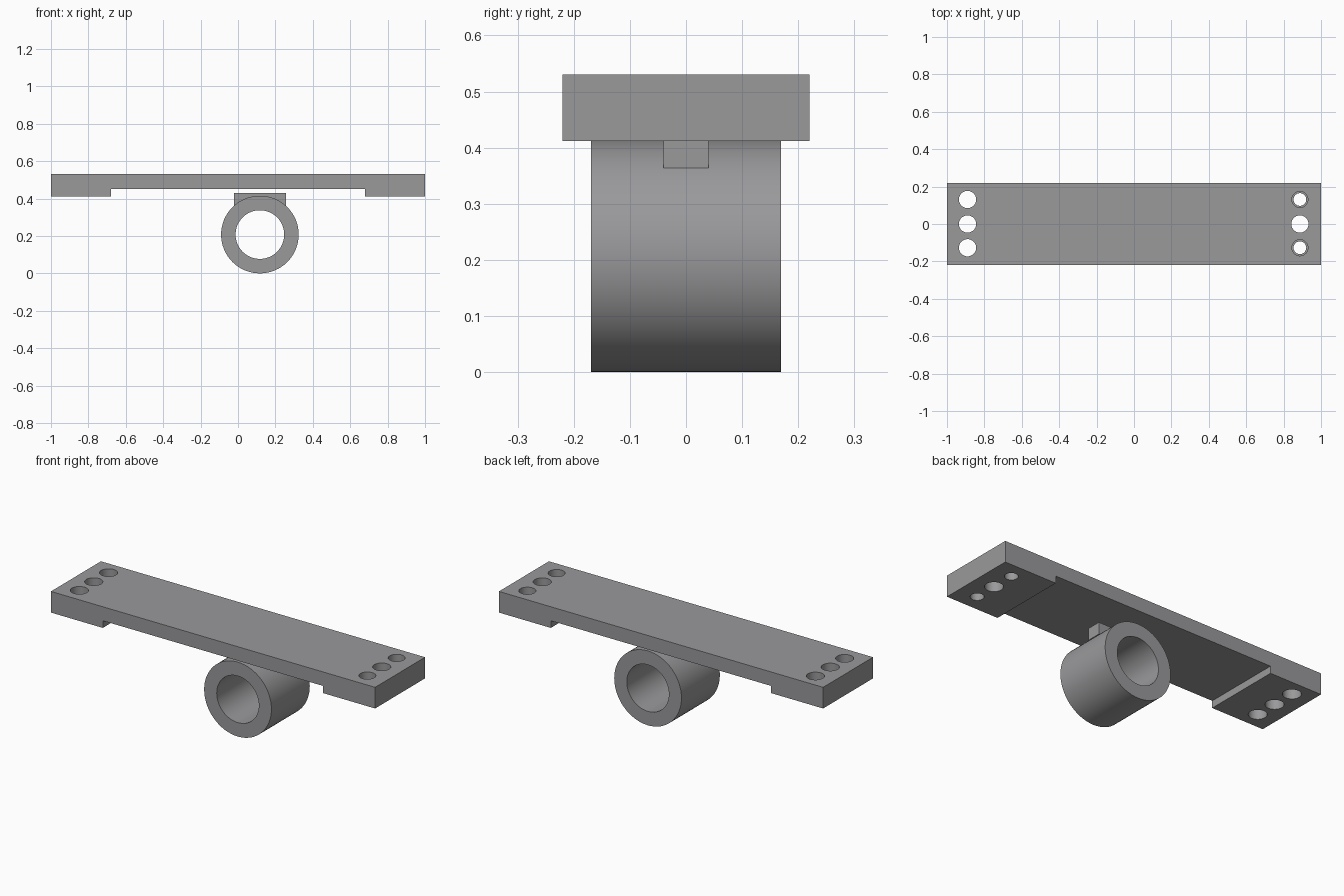
import bpy, bmesh, math
from mathutils import Matrix

if "Cube" in bpy.data.objects:
    bpy.data.objects.remove(bpy.data.objects["Cube"])

grey = bpy.data.materials.new("mid grey")
grey.diffuse_color = (0.32, 0.32, 0.33, 1)
grey.use_nodes = True
grey.node_tree.nodes["Principled BSDF"].inputs["Base Color"].default_value = grey.diffuse_color


def make_object(name, bm):
    bmesh.ops.recalc_face_normals(bm, faces=bm.faces)
    mesh = bpy.data.meshes.new(name)
    bm.to_mesh(mesh)
    bm.free()
    mesh.materials.append(grey)
    obj = bpy.data.objects.new(name, mesh)
    bpy.context.collection.objects.link(obj)
    return obj


def extrude_profile(name, points, half_width):
    """Extrude an x-z outline along y."""
    bm = bmesh.new()
    face = bm.faces.new([bm.verts.new((x, -half_width, z)) for x, z in points])
    ext = bmesh.ops.extrude_face_region(bm, geom=[face])
    verts = [v for v in ext["geom"] if isinstance(v, bmesh.types.BMVert)]
    bmesh.ops.translate(bm, verts=verts, vec=(0, 2 * half_width, 0))
    return make_object(name, bm)


def cut_cylinder(target, x, y, radius, z0, z1):
    """Drill a vertical hole, then remove the cutter."""
    bm = bmesh.new()
    bmesh.ops.create_cone(bm, cap_ends=True, segments=48, radius1=radius,
                          radius2=radius, depth=z1 - z0,
                          matrix=Matrix.Translation((x, y, (z0 + z1) / 2)))
    cutter = make_object("hole_cutter", bm)
    cutter.hide_render = True
    mod = target.modifiers.new("hole", "BOOLEAN")
    mod.operation, mod.solver, mod.object = "DIFFERENCE", "EXACT", cutter
    bpy.context.view_layer.objects.active = target
    bpy.ops.object.modifier_apply(modifier=mod.name)
    bpy.data.objects.remove(cutter)


def shade(obj):
    bpy.ops.object.select_all(action="DESELECT")
    obj.select_set(True)
    bpy.context.view_layer.objects.active = obj
    bpy.ops.object.shade_smooth_by_angle(angle=math.radians(30))


# Flat bar with thicker end blocks
TOP, BAR_Z, BLOCK_Z, STEP = 0.53, 0.452, 0.412, 0.68
bar = extrude_profile("mounting_bar", [
    (-1, TOP), (-1, BLOCK_Z), (-STEP, BLOCK_Z), (-STEP, BAR_Z),
    (STEP, BAR_Z), (STEP, BLOCK_Z), (1, BLOCK_Z), (1, TOP)], 0.22)

# Three holes at each end; the outer right pair are stepped
for y in (-0.127, 0, 0.131):
    cut_cylinder(bar, -0.89, y, 0.046, 0.3, 0.6)
    cut_cylinder(bar, 0.887, y, 0.034 if y else 0.046, 0.3, 0.6)
    if y:
        cut_cylinder(bar, 0.887, y, 0.043, 0.47, 0.6)

# Hollow ring tube along y
bm = bmesh.new()
SEG, CX, CZ, HALF = 64, 0.117, 0.2075, 0.169
section = [(0.2075, -HALF), (0.2075, HALF), (0.13, HALF), (0.13, -HALF)]
rows = []
for i in range(SEG):
    a = 2 * math.pi * i / SEG
    rows.append([bm.verts.new((CX + r * math.cos(a), y, CZ + r * math.sin(a)))
                 for r, y in section])
for i in range(SEG):
    a, b = rows[i], rows[(i + 1) % SEG]
    for k in range(4):
        n = (k + 1) % 4
        bm.faces.new((a[k], b[k], b[n], a[n]))
ring = make_object("ring_tube", bm)

# Small tab on top of the ring
tab = extrude_profile("ring_tab", [(-0.022, 0.364), (0.256, 0.364),
                                   (0.256, 0.43), (-0.022, 0.43)], 0.04)

for part in (bar, ring, tab):
    shade(part)
